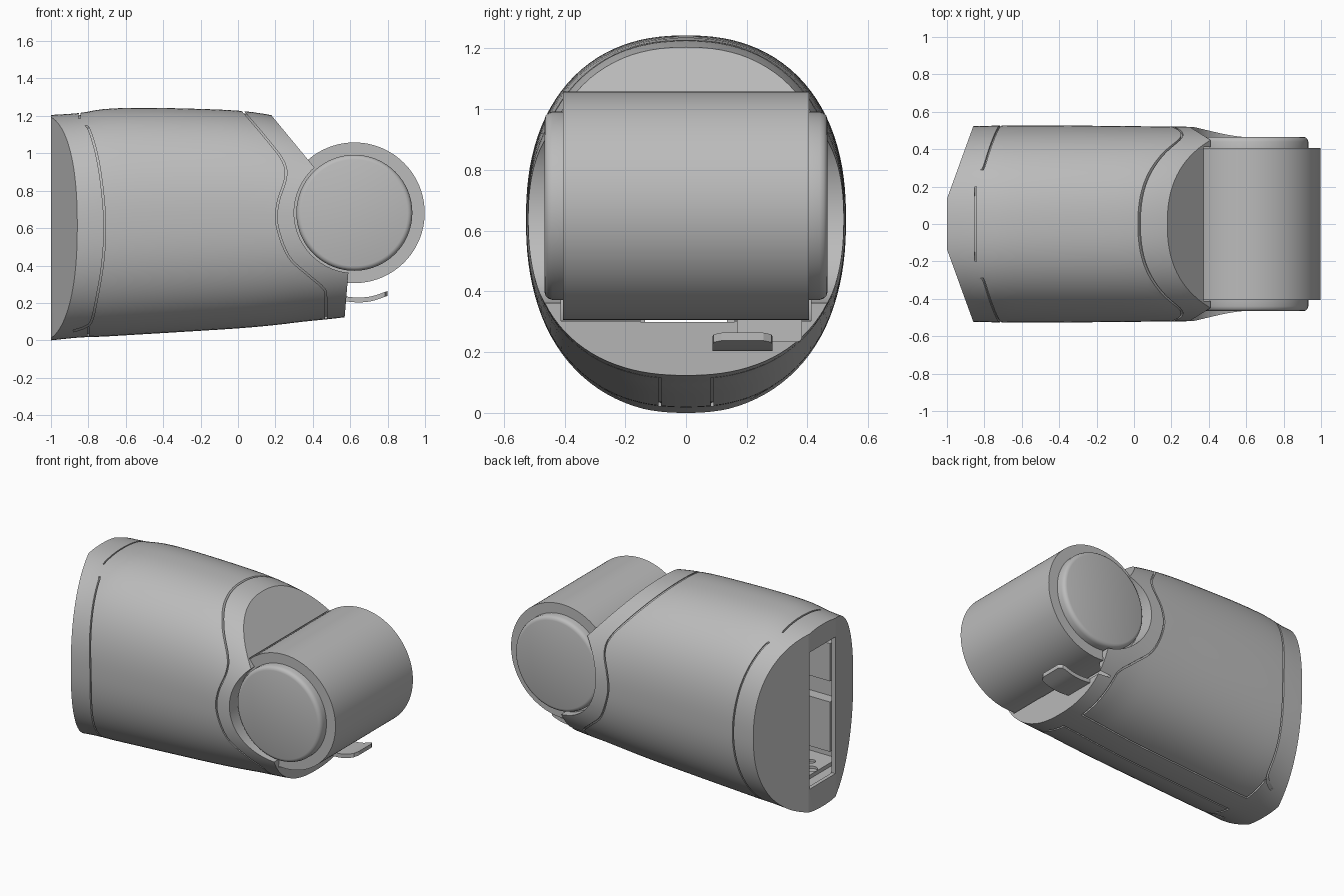
import bpy, bmesh, math
from mathutils import Vector

if "Cube" in bpy.data.objects:
    bpy.data.objects.remove(bpy.data.objects["Cube"])

GREY = bpy.data.materials.new("light grey")
GREY.diffuse_color = (0.5, 0.5, 0.5, 1)
GREY.use_nodes = True
GREY.node_tree.nodes["Principled BSDF"].inputs["Base Color"].default_value = GREY.diffuse_color
PIVOT = (0.622, 0.682)


def make(name, bm):
    bmesh.ops.recalc_face_normals(bm, faces=bm.faces)
    me = bpy.data.meshes.new(name)
    bm.to_mesh(me)
    bm.free()
    me.materials.append(GREY)
    ob = bpy.data.objects.new(name, me)
    bpy.context.collection.objects.link(ob)
    return ob


def prism(name, pts, a, b, axis="y"):
    """Polygon (xz along y, or xy along z) extruded from a to b."""
    bm = bmesh.new()
    pos = (lambda p, t: (p[0], t, p[1])) if axis == "y" else (lambda p, t: (p[0], p[1], t))
    lo = [bm.verts.new(pos(p, a)) for p in pts]
    hi = [bm.verts.new(pos(p, b)) for p in pts]
    bm.faces.new(lo)
    bm.faces.new(hi[::-1])
    n = len(pts)
    for i in range(n):
        j = (i + 1) % n
        bm.faces.new((lo[i], hi[i], hi[j], lo[j]))
    return make(name, bm)


def box(name, x0, x1, y0, y1, z0, z1):
    return prism(name, [(x0, z0), (x1, z0), (x1, z1), (x0, z1)], y0, y1)


def lathe(name, profile, n=96, centre=PIVOT):
    """Profile of (radius, y) turned about a y axis, closed at both ends."""
    bm = bmesh.new()
    rings = [[bm.verts.new((centre[0] + r * math.cos(2 * math.pi * i / n), y,
                            centre[1] + r * math.sin(2 * math.pi * i / n)))
              for i in range(n)] for r, y in profile]
    for p, q in zip(rings, rings[1:]):
        for i in range(n):
            j = (i + 1) % n
            bm.faces.new((p[i], p[j], q[j], q[i]))
    bm.faces.new(rings[0])
    bm.faces.new(rings[-1])
    return make(name, bm)


def boolean(ob, other, op="DIFFERENCE"):
    m = ob.modifiers.new("cut", "BOOLEAN")
    m.operation, m.object, m.solver = op, other, "EXACT"
    bpy.context.view_layer.update()
    dg = bpy.context.evaluated_depsgraph_get()
    me = bpy.data.meshes.new_from_object(ob.evaluated_get(dg))
    ob.modifiers.clear()
    ob.data = me


def drop(*obs):
    for o in obs:
        bpy.data.objects.remove(o, do_unlink=True)


# Housing stations: x, bottom z, top z, half width
STATIONS = [(-1.0, 0.0, 1.205, 0.518), (-0.85, 0.015, 1.215, 0.523), (-0.72, 0.02, 1.236, 0.526),
            (-0.55, 0.03, 1.243, 0.527), (-0.3, 0.045, 1.24, 0.526), (0.0, 0.064, 1.228, 0.523),
            (0.2, 0.082, 1.2, 0.521), (0.35, 0.1, 1.16, 0.519), (0.5, 0.115, 1.11, 0.517),
            (0.7, 0.14, 1.03, 0.51)]


def catmull(pts, k):
    pts = [Vector(p) for p in pts]
    out = []
    for i in range(len(pts) - 1):
        p0, p1, p2, p3 = pts[max(i - 1, 0)], pts[i], pts[i + 1], pts[min(i + 2, len(pts) - 1)]
        for s in range(k):
            t = s / k
            out.append(0.5 * (2 * p1 + (p2 - p0) * t + (2 * p0 - 5 * p1 + 4 * p2 - p3) * t * t
                              + (3 * p1 - p0 - 3 * p2 + p3) * t ** 3))
    return out + [pts[-1]]


def loft(name, inset=0.0, n=112):
    bm = bmesh.new()
    rings = []
    for x, z0, z1, w in catmull(STATIONS, 3):
        c, h = (z0 + z1) / 2, (z1 - z0) / 2 - inset
        ring = []
        for i in range(n):
            a = 2 * math.pi * i / n
            ca, sa = math.cos(a), math.sin(a)
            r = (abs(ca) ** 2.3 + abs(sa) ** 2.3) ** (-1 / 2.3)
            ring.append(bm.verts.new((x, (w - inset) * r * ca, c + h * r * sa)))
        rings.append(ring)
    for p, q in zip(rings, rings[1:]):
        for i in range(n):
            j = (i + 1) % n
            bm.faces.new((p[i], p[j], q[j], q[i]))
    bm.faces.new(rings[0])
    bm.faces.new(rings[-1])
    return make(name, bm)


def ribbon(name, path, half=0.0048):
    pts = catmull(path, 5)
    left, right = [], []
    for i, p in enumerate(pts):
        d = (pts[min(i + 1, len(pts) - 1)] - pts[max(i - 1, 0)]).normalized()
        nrm = Vector((-d.y, d.x)) * half
        left.append(p + nrm)
        right.append(p - nrm)
    return prism(name, left + right[::-1], -0.8, 0.8)


# Housing with panel seams, seams stop at an inner core
housing = loft("housing")
core = loft("seam_core", 0.012)
front_seam = ribbon("front_seam", [(-0.06, 1.33), (0.04, 1.21), (0.15, 1.08), (0.24, 0.96), (0.255, 0.87),
                                   (0.215, 0.74), (0.208, 0.62), (0.27, 0.45), (0.38, 0.345),
                                   (0.455, 0.28), (0.47, 0.23), (0.47, 0.05)])
rear_seam = ribbon("rear_seam", [(-0.84, 1.3), (-0.845, 1.17), (-0.8, 1.135), (-0.755, 0.99),
                                 (-0.725, 0.8), (-0.712, 0.6), (-0.725, 0.4), (-0.76, 0.2),
                                 (-0.785, 0.1), (-0.82, 0.07), (-0.88, 0.05)])
keeps = [box("strip_keep", -1.2, 1.2, -0.085, 0.085, -0.2, 0.3),
         box("tab_keep", -1.2, -0.5, 0.2, 0.29, 1.1, 1.5),
         box("tab_keep", -1.2, -0.5, -0.29, -0.2, 1.1, 1.5)]
boolean(front_seam, keeps[0])
for k in keeps:
    boolean(rear_seam, k)
seams = [front_seam, rear_seam]
for s in (-1, 1):
    seams.append(box("strip_seam", -0.8, 0.475, s * 0.085 - 0.0048, s * 0.085 + 0.0048, -0.1, 0.3))
    y0, y1 = sorted((s * 0.082, s * 0.255))
    seams.append(box("strip_end", -0.805, -0.796, y0, y1, -0.1, 0.15))
for s in seams:
    boolean(s, core)
    boolean(housing, s)
drop(core, *keeps, *seams)

# Slanted rear faces, sloping front face, pivot socket and inner cavity
cutters = [prism("rear_cut", [(-1.049, 0), (-0.795, s * 0.7), (-1.3, s * 0.7), (-1.3, 0)], -0.5, 2, "z")
           for s in (-1, 1)]
cutters += [
    prism("front_cut", [(-0.066, 1.5), (0.622, 0.665), (0.59, 0.36), (0.57, 0.12), (0.56, -0.2),
                        (1.5, -0.2), (1.5, 1.5)], -1, 1),
    lathe("cap_socket", [(0.322, -0.9), (0.322, 0.9)]),
    lathe("drum_socket", [(0.382, -0.412), (0.382, 0.412)]),
    box("rear_slot", -1.2, -0.88, -0.135, 0.135, 0.165, 1.07),
    prism("cavity", [(-0.975, -0.134), (0.1, -0.134), (0.1, 0.134), (-0.975, 0.134)], 0.16, 1.075, "z"),
    prism("wide_cavity", [(-0.97, -0.135), (-0.91, -0.3), (0.1, -0.3), (0.1, 0.3), (-0.91, 0.3),
                          (-0.97, 0.135)], 0.155, 1.06, "z"),
    box("channel", 0.05, 0.8, -0.15, 0.16, 0.3, 0.45),
    box("tongue_notch", 0.5, 0.8, 0.17, 0.38, 0.235, 0.4)]
for c in cutters:
    boolean(housing, c)
drop(*cutters)

# Pivot drum and its rounded end caps
drum = lathe("pivot_drum", [(0.376, -0.405), (0.376, 0.405)], 128)
caps = []
for side, s in (("front", -1), ("back", 1)):
    caps.append(lathe(side + "_end_cap", [(0.31, s * 0.395), (0.31, s * 0.44), (0.305, s * 0.454),
                                          (0.297, s * 0.462), (0.285, s * 0.466)]))

# Curved release tongue under the drum
path = catmull([(0.48, 0.225), (0.58, 0.208), (0.65, 0.203), (0.72, 0.211), (0.8, 0.238)], 4)
bm = bmesh.new()
rows = []
for p in path:
    e = max(0.0, (p.x - 0.77) / 0.03)
    inset = 0.03 * (1 - math.sqrt(max(0, 1 - e * e)))
    rows.append([bm.verts.new((p.x, y, p.y + z)) for y, z in
                 ((0.087 + inset, 0), (0.285 - inset, 0), (0.285 - inset, 0.026), (0.087 + inset, 0.026))])
for p, q in zip(rows, rows[1:]):
    for i in range(4):
        j = (i + 1) % 4
        bm.faces.new((p[i], p[j], q[j], q[i]))
bm.faces.new(rows[0])
bm.faces.new(rows[-1])
tongue = make("release_tongue", bm)

# Fittings seen through the rear slot
floor = prism("inner_floor", [(-0.905, 0.15), (0.09, 0.15), (0.09, 0.25), (-0.5, 0.25), (-0.55, 0.18),
                              (-0.905, 0.18)], -0.295, 0.295)
holes = [prism("screw_hole", [(x + r * math.cos(i * math.pi / 16), y + r * math.sin(i * math.pi / 16))
                              for i in range(32)], 0.165, 0.4, "z")
         for x, y, r in ((-0.86, -0.08, 0.04), (-0.8, -0.17, 0.025), (-0.4, 0.15, 0.04))]
for h in holes:
    boolean(floor, h)
drop(*holes)
bracket = box("inner_bracket", -0.9, -0.5, -0.295, -0.22, 0.25, 0.58)
shelf = box("inner_shelf", -0.88, -0.4, -0.295, -0.25, 0.7, 0.95)

# Smooth the curved surfaces, keep edges sharp
bpy.ops.object.select_all(action="DESELECT")
for o in [housing, drum, tongue, floor] + caps:
    o.select_set(True)
    bpy.context.view_layer.objects.active = o
bpy.ops.object.shade_smooth_by_angle(angle=math.radians(28))
